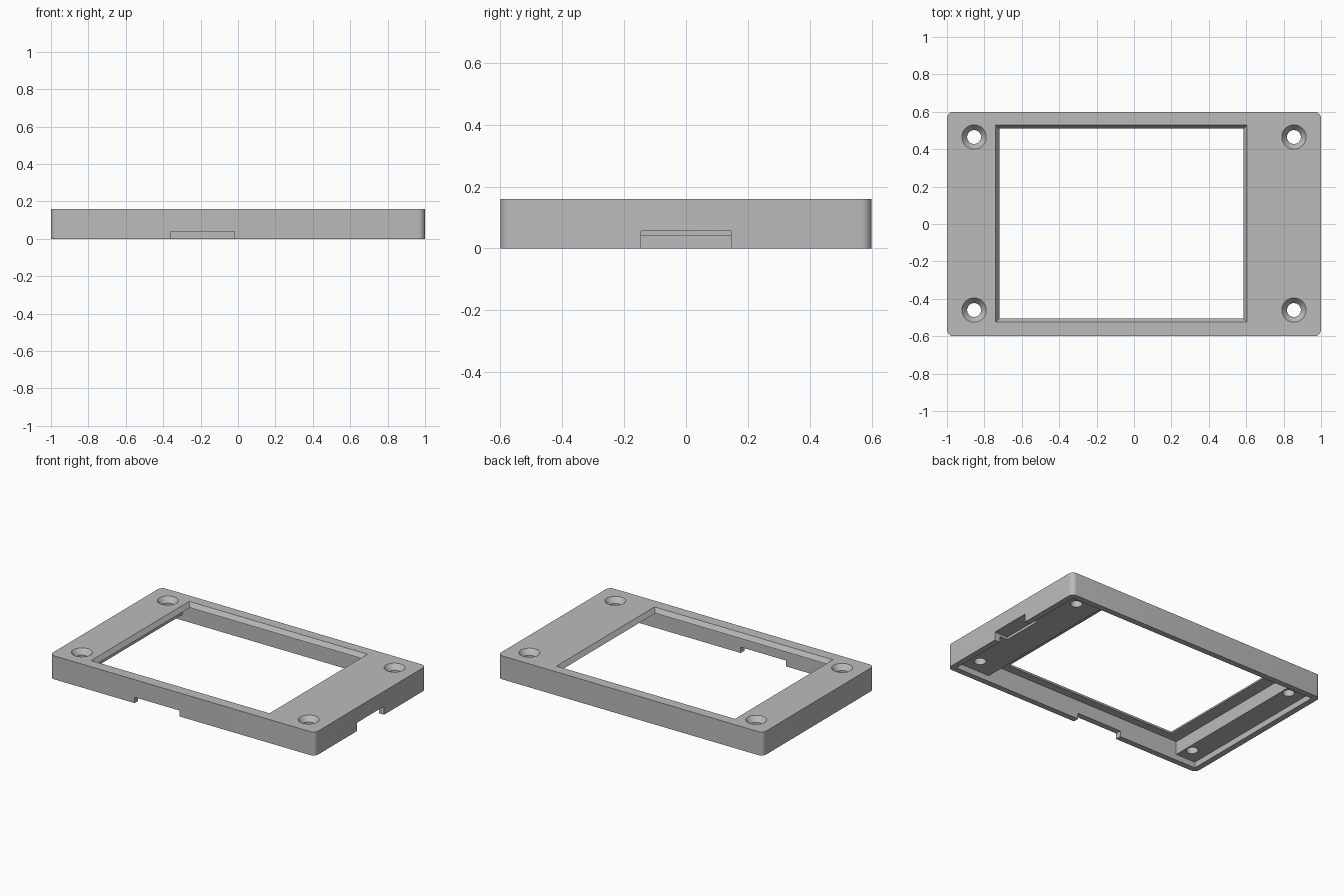
import bpy, bmesh, math

default = bpy.data.objects.get("Cube")
if default:
    bpy.data.objects.remove(default, do_unlink=True)

TOP, SHELF, LIP = 0.16, 0.04, 0.13   # plate top, shallow pocket, deep pocket

grey = bpy.data.materials.new("plain grey")
grey.use_nodes = True
grey.diffuse_color = (0.5, 0.5, 0.5, 1)
grey.node_tree.nodes["Principled BSDF"].inputs["Base Color"].default_value = grey.diffuse_color


def make(name, bm):
    bmesh.ops.recalc_face_normals(bm, faces=bm.faces)
    mesh = bpy.data.meshes.new(name)
    bm.to_mesh(mesh)
    bm.free()
    mesh.materials.append(grey)
    ob = bpy.data.objects.new(name, mesh)
    bpy.context.collection.objects.link(ob)
    return ob


def loft(name, rings):
    """Closed solid through rings that share a point count."""
    bm = bmesh.new()
    loops = [[bm.verts.new(p) for p in ring] for ring in rings]
    for a, b in zip(loops, loops[1:]):
        for i in range(len(a)):
            j = (i + 1) % len(a)
            bm.faces.new((a[i], a[j], b[j], b[i]))
    bm.faces.new(loops[0])
    bm.faces.new(loops[-1])
    return make(name, bm)


def rect(x0, x1, y0, y1, z):
    return [(x0, y0, z), (x1, y0, z), (x1, y1, z), (x0, y1, z)]


def box(name, x0, x1, y0, y1, z0, z1):
    return loft(name, [rect(x0, x1, y0, y1, z) for z in (z0, z1)])


def circle(x, y, r, z, n=40):
    return [(x + r * math.cos(math.tau * i / n), y + r * math.sin(math.tau * i / n), z)
            for i in range(n)]


def cut(target, cutter):
    mod = target.modifiers.new("cut", 'BOOLEAN')
    mod.operation, mod.solver, mod.object = 'DIFFERENCE', 'EXACT', cutter
    bpy.context.view_layer.objects.active = target
    bpy.ops.object.modifier_apply(modifier=mod.name)
    bpy.data.objects.remove(cutter, do_unlink=True)


# Outer body with rounded vertical corners
bm = bmesh.new()
bmesh.ops.create_cube(bm, size=1)
for v in bm.verts:
    v.co = (v.co.x * 2, v.co.y * 1.2, (v.co.z + 0.5) * TOP)
uprights = [e for e in bm.edges if abs(e.verts[0].co.z - e.verts[1].co.z) > 0.1]
bmesh.ops.bevel(bm, geom=uprights, offset=0.035, segments=8, profile=0.5, affect='EDGES')
bezel = make("bezel_frame", bm)

# Shallow pocket inside the rim, then the deep pocket behind the window
cut(bezel, box("shelf_cutter", -0.96, 0.96, -0.56, 0.56, -0.05, SHELF))
cut(bezel, box("deep_cutter", -0.81, 0.70, -0.56, 0.56, -0.05, LIP))

# Window with sloping edges, extended past both faces of the lip
def window_ring(z):
    d = 0.02 * (z - LIP) / (TOP - LIP)
    return rect(-0.72 - d, 0.585 + d, -0.505 - d, 0.51 + d, z)

cut(bezel, loft("window_cutter", [window_ring(LIP - 0.01), window_ring(TOP + 0.01)]))

# Cable notches in the front and left rims
cut(bezel, box("front_notch_cutter", -0.36, -0.02, -0.7, -0.5, -0.05, SHELF))
cut(bezel, box("side_notch_cutter", 0.90, 1.1, -0.145, 0.145, -0.05, 0.057))

# Countersunk screw holes
for x in (-0.855, 0.855):
    for y in (-0.46, 0.465):
        cut(bezel, loft("screw_cutter", [
            circle(x, y, 0.037, -0.05), circle(x, y, 0.037, TOP - 0.035),
            circle(x, y, 0.065, TOP), circle(x, y, 0.065, TOP + 0.05)]))

# Smooth round walls, crisp edges
bpy.ops.object.select_all(action='DESELECT')
bezel.select_set(True)
bpy.context.view_layer.objects.active = bezel
bpy.ops.object.shade_smooth_by_angle(angle=math.radians(25))
